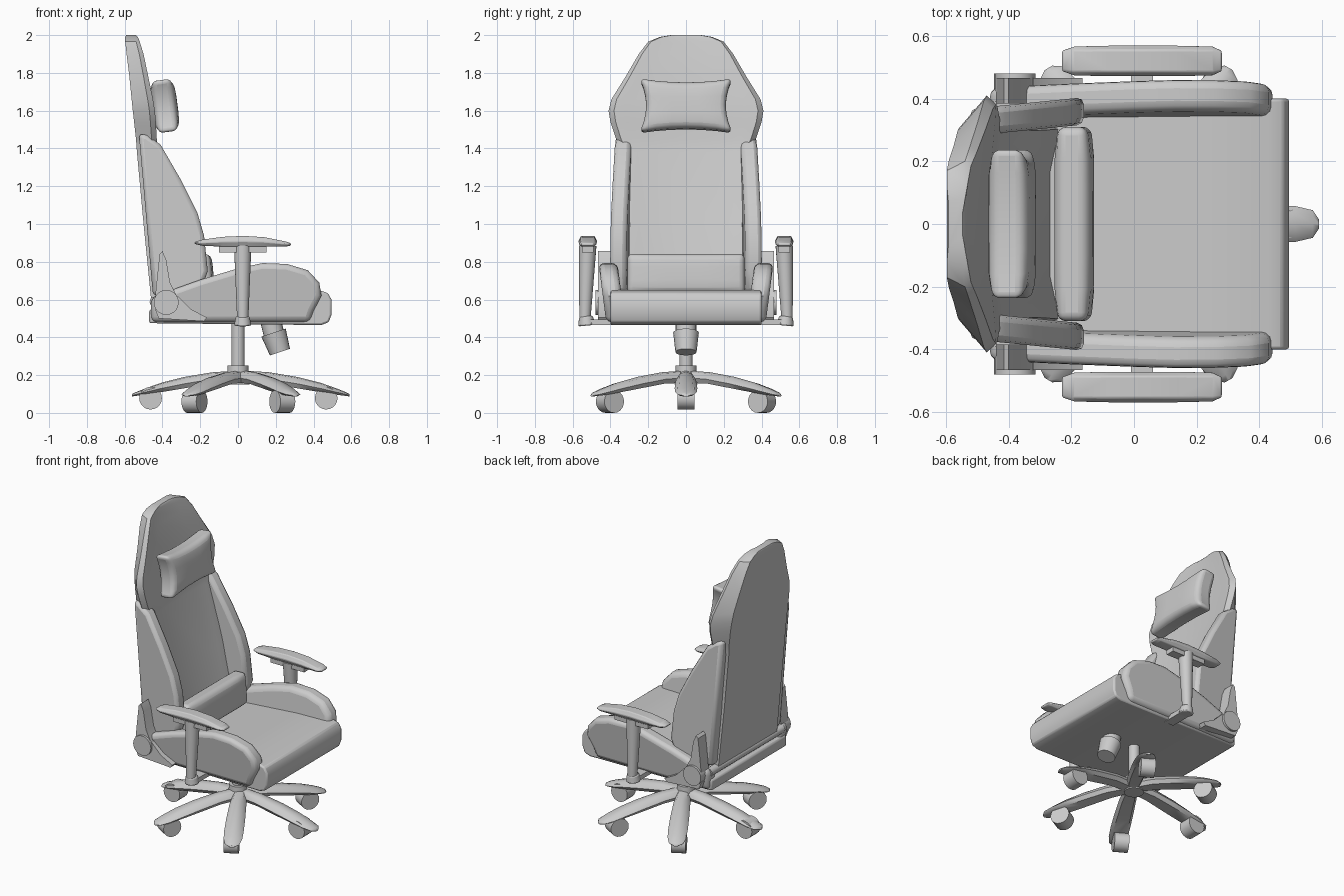
import bpy, bmesh, math
from mathutils import Vector, Matrix

cube = bpy.data.objects.get("Cube")
if cube:
    bpy.data.objects.remove(cube, do_unlink=True)

GREY = (0.6, 0.6, 0.6, 1)
mat = bpy.data.materials.new("plain_grey")
mat.use_nodes = True
mat.diffuse_color = GREY
mat.node_tree.nodes["Principled BSDF"].inputs["Base Color"].default_value = GREY


def finish(name, bm, bevel=0, segments=2, mirror=False, angle=35):
    """Turn a bmesh into an object with bevel, mirror and smooth shading."""
    bmesh.ops.recalc_face_normals(bm, faces=bm.faces)
    mesh = bpy.data.meshes.new(name)
    bm.to_mesh(mesh)
    bm.free()
    mesh.materials.append(mat)
    obj = bpy.data.objects.new(name, mesh)
    bpy.context.collection.objects.link(obj)
    if bevel:
        mod = obj.modifiers.new("bevel", "BEVEL")
        mod.width, mod.segments, mod.limit_method = bevel, segments, "ANGLE"
        mod.angle_limit = math.radians(40)
    if mirror:
        mod = obj.modifiers.new("mirror", "MIRROR")
        mod.use_axis = (False, True, False)
        mod.use_mirror_merge = False
    bpy.ops.object.select_all(action="DESELECT")
    obj.select_set(True)
    bpy.context.view_layer.objects.active = obj
    bpy.ops.object.shade_smooth_by_angle(angle=math.radians(angle))
    return obj


def loft(name, rings, **kw):
    """Skin a list of equal-length rings and cap both ends."""
    bm = bmesh.new()
    rows = [[bm.verts.new(p) for p in ring] for ring in rings]
    n = len(rows[0])
    for a, b in zip(rows, rows[1:]):
        for i in range(n):
            bm.faces.new((a[i], a[(i + 1) % n], b[(i + 1) % n], b[i]))
    bm.faces.new(rows[0])
    bm.faces.new(rows[-1])
    return finish(name, bm, **kw)


def side_panel(name, profile, y0, y1, shift=lambda x, z: 0, **kw):
    """Extrude an x-z profile across y, optionally leaning sideways."""
    return loft(name, [[(x, y + shift(x, z), z) for x, z in profile] for y in (y0, y1)], **kw)


def box(name, lo, hi, **kw):
    x0, y0, z0 = lo
    x1, y1, z1 = hi
    return side_panel(name, [(x0, z0), (x1, z0), (x1, z1), (x0, z1)], y0, y1, **kw)


def rod(name, a, b, r0, r1, sides=20, **kw):
    """Tapered cylinder between two points."""
    a, b = Vector(a), Vector(b)
    turn = (b - a).to_track_quat("Z", "Y").to_matrix()
    ring = [Vector((math.cos(t), math.sin(t), 0)) for t in
            (math.tau * i / sides for i in range(sides))]
    return loft(name, [[c + turn @ (p * r) for p in ring] for c, r in ((a, r0), (b, r1))], **kw)


def pillow(name, centre, size, tilt, pinch):
    """Soft cushion: thinner at the edges, pinched along its sides."""
    bm = bmesh.new()
    bmesh.ops.create_cube(bm, size=2)
    flat = [e for e in bm.edges if abs(e.verts[0].co.x - e.verts[1].co.x) < 0.1]
    bmesh.ops.subdivide_edges(bm, edges=flat, cuts=5, use_grid_fill=True)
    turn = Matrix.Rotation(tilt, 3, "Y")
    for v in bm.verts:
        x, y, z = v.co
        edge = max(abs(y) ** 6, abs(z) ** 4)
        p = Vector((x * (1 - 0.2 * edge) * size[0],
                    y * (1 - pinch * (1 - z * z)) * size[1],
                    z * (1 - pinch * (1 - y * y)) * size[2]))
        v.co = turn @ p + Vector(centre)
    return finish(name, bm, bevel=0.028, segments=4, angle=60)


# Seat cushion with rolled front edge and a notch for the rear bar
side_panel("seat_cushion", [(-0.47, 0.475), (-0.47, 0.545), (-0.43, 0.56), (-0.43, 0.605), (-0.2, 0.615),
                            (0.2, 0.645), (0.43, 0.65), (0.475, 0.635), (0.495, 0.6), (0.495, 0.52),
                            (0.48, 0.48), (0.44, 0.465)], -0.4, 0.4, bevel=0.01)

# Side bolsters, leaning outward with height
side_panel("seat_bolster", [(-0.46, 0.48), (-0.46, 0.61), (-0.34, 0.655), (-0.2, 0.705), (0, 0.765),
                            (0.13, 0.793), (0.26, 0.788), (0.37, 0.755), (0.43, 0.69), (0.442, 0.62),
                            (0.4, 0.54), (0.38, 0.48)],
           0.325, 0.425, shift=lambda x, z: 0.13 * (z - 0.5), bevel=0.03, segments=3, mirror=True)

# Backrest shell: height, half width, back x, front x, flat share of the back
levels = [(0.6, 0.325, -0.46, -0.24, 0.96), (1, 0.32, -0.50, -0.32, 0.96), (1.38, 0.33, -0.535, -0.42, 0.93),
          (1.45, 0.37, -0.54, -0.43, 0.84), (1.54, 0.40, -0.55, -0.435, 0.78), (1.6, 0.41, -0.557, -0.44, 0.75),
          (1.66, 0.395, -0.563, -0.45, 0.75), (1.78, 0.32, -0.575, -0.475, 0.78), (1.9, 0.25, -0.59, -0.50, 0.82),
          (1.965, 0.2, -0.597, -0.52, 0.85), (1.99, 0.14, -0.597, -0.53, 0.88), (2.0, 0.08, -0.592, -0.54, 0.9)]
rings = []
for z, w, back, front, share in levels:
    d = front - back
    half = [(back, share), (back + 0.75 * d, 1), (front, 0.93), (front - 0.03 * d, 0.78), (front - 0.12 * d, 0.5)]
    rings.append([(x, w * f, z) for x, f in half] + [(x, -w * f, z) for x, f in reversed(half)])
loft("backrest_shell", rings)

# Backrest wings, splayed outward toward the front
side_panel("backrest_wing", [(-0.45, 0.62), (-0.525, 1.48), (-0.48, 1.47), (-0.41, 1.42), (-0.3, 1.23),
                             (-0.215, 1.06), (-0.18, 0.94), (-0.16, 0.75), (-0.2, 0.64)],
           0.29, 0.377, shift=lambda x, z: 0.1 * (x + 0.43), bevel=0.022, segments=2, mirror=True)

# Cushions
pillow("head_pillow", (-0.388, 0, 1.625), (0.068, 0.245, 0.142), -0.13, 0.14)
pillow("lumbar_pillow", (-0.19, 0, 0.735), (0.06, 0.31, 0.105), -0.08, 0)

# Armrests: crowned pad, mount, tapered post, foot
rows = [(-0.23, 0.035, 0.895, 0.905), (-0.19, 0.048, 0.885, 0.917), (-0.08, 0.05, 0.88, 0.932),
        (0.03, 0.05, 0.88, 0.937), (0.14, 0.05, 0.88, 0.93), (0.25, 0.048, 0.88, 0.908), (0.28, 0.035, 0.885, 0.898)]
loft("armrest_pad", [[(x, 0.52 + s * w, z) for s, z in
                      ((-0.7, lo), (0.7, lo), (1, (lo + hi) / 2), (0.7, hi), (-0.7, hi), (-1, (lo + hi) / 2))]
                     for x, w, lo, hi in rows], bevel=0.006, mirror=True, angle=50)
box("armrest_mount", (-0.1, 0.49, 0.85), (0.15, 0.55, 0.885), mirror=True)
rod("armrest_post", (0.025, 0.535, 0.5), (0.025, 0.52, 0.885), 0.03, 0.046, mirror=True)
rod("armrest_foot", (0.025, 0.525, 0.462), (0.025, 0.53, 0.512), 0.046, 0.036, bevel=0.008, mirror=True)
box("armrest_arm", (-0.01, 0.36, 0.465), (0.06, 0.52, 0.495), mirror=True)

# Recline hinge with upright and lower brackets, joined by a rear bar
rod("hinge_disc", (-0.38, 0.4, 0.585), (-0.38, 0.48, 0.585), 0.066, 0.066, mirror=True)
side_panel("hinge_upright", [(-0.44, 0.6), (-0.428, 0.72), (-0.415, 0.84), (-0.4, 0.857), (-0.38, 0.81),
                             (-0.36, 0.69), (-0.325, 0.62)], 0.385, 0.465, mirror=True)
side_panel("hinge_lower_bracket", [(-0.44, 0.55), (-0.42, 0.5), (-0.18, 0.485), (-0.165, 0.505), (-0.25, 0.55),
                                   (-0.32, 0.62)], 0.39, 0.465, mirror=True)
rod("rear_bar", (-0.44, -0.39, 0.588), (-0.44, 0.39, 0.588), 0.028, 0.028, sides=12)

# Gas column, hub and tilt knob
rod("column", (0, 0, 0.19), (0, 0, 0.48), 0.035, 0.035)
rod("hub", (0, 0, 0.15), (0, 0, 0.25), 0.06, 0.055)
rod("tilt_knob", (0.222, 0, 0.322), (0.188, 0, 0.425), 0.056, 0.068)
rod("tilt_stem", (0.192, 0, 0.41), (0.172, 0, 0.49), 0.055, 0.055)

# Six arched legs with casters: radius, half width, bottom, top
steps = [(0, 0.04, 0.16, 0.225), (0.15, 0.052, 0.155, 0.215), (0.3, 0.058, 0.13, 0.19),
         (0.42, 0.06, 0.11, 0.16), (0.5, 0.057, 0.097, 0.132), (0.555, 0.044, 0.09, 0.11), (0.575, 0.014, 0.087, 0.1)]
for k in range(6):
    turn = Matrix.Rotation(k * math.pi / 3, 3, "Z")
    hub, pivot = Vector((0.015, 0, 0)), Vector((0.002, 0, 0))
    loft("base_leg", [[hub + turn @ Vector((r, w * s, lo + (hi - lo) * h)) for s, h in
                       ((-0.7, 0), (0.7, 0), (1, 0.4), (0.6, 0.9), (0, 1), (-0.6, 0.9), (-1, 0.4))]
                      for r, w, lo, hi in steps], angle=45)
    z = 0.078 if k % 3 == 0 else 0.06
    ends = [pivot + turn @ Vector((0.465, y, z)) for y in (-0.045, 0.045)]
    rod("caster_wheel", *ends, 0.06, 0.06)
    foot = pivot + turn @ Vector((0.465, 0, z))
    rod("caster_stem", foot, foot + Vector((0, 0, 0.05)), 0.015, 0.015, sides=10)
